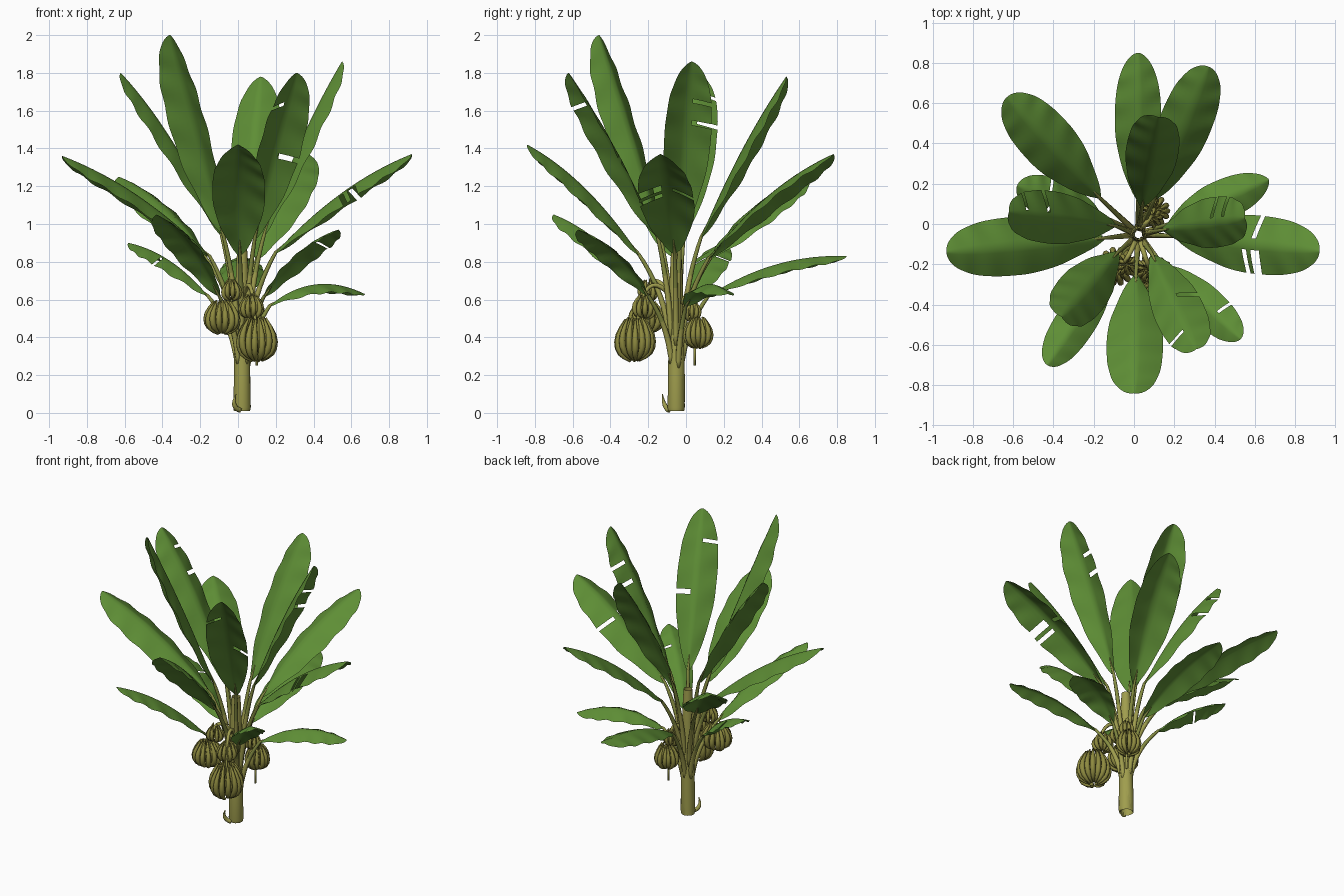
import bpy, math, random
from mathutils import Vector as V

if "Cube" in bpy.data.objects:
    bpy.data.objects.remove(bpy.data.objects["Cube"])

random.seed(4)
TAU = math.tau
TX, TY = 0.022, -0.052          # trunk axis


def material(name, rgb):
    m = bpy.data.materials.new(name)
    m.diffuse_color = (*rgb, 1)
    m.use_nodes = True
    m.node_tree.nodes["Principled BSDF"].inputs["Base Color"].default_value = m.diffuse_color
    return m


GREEN = material("leaf green", (0.112, 0.27, 0.036))
STALK = material("stalk olive", (0.24, 0.27, 0.055))
TRUNK = material("trunk olive", (0.35, 0.34, 0.075))
FRUIT = material("banana olive", (0.27, 0.255, 0.05))


class Builder:
    """Collects vertices and faces, then makes one smooth object."""
    def __init__(self, name, mats):
        self.name, self.mats = name, mats
        self.v, self.f, self.m = [], [], []

    def face(self, idx, mat=0):
        self.f.append(idx)
        self.m.append(mat)

    def tube(self, pts, radii, sides, mat=lambda t: 0, cap=True):
        n, base = len(pts), len(self.v)
        ref = V((0.31, 0.17, 0.93))
        for i, p in enumerate(pts):
            d = (pts[min(i + 1, n - 1)] - pts[max(i - 1, 0)]).normalized()
            if abs(d.dot(ref)) > 0.97 and i == 0:
                ref = V((1, 0, 0))
            a = (ref - d * ref.dot(d)).normalized()
            ref = a
            b = d.cross(a)
            for k in range(sides):
                w = TAU * k / sides
                self.v.append(p + (a * math.cos(w) + b * math.sin(w)) * radii[i])
        for i in range(n - 1):
            for k in range(sides):
                a, b = base + i * sides + k, base + i * sides + (k + 1) % sides
                self.face((a, b, b + sides, a + sides), mat(i / (n - 1)))
        if cap:
            self.face(tuple(base + k for k in reversed(range(sides))), mat(0))
            self.face(tuple(base + (n - 1) * sides + k for k in range(sides)), mat(1))

    def finish(self):
        me = bpy.data.meshes.new(self.name)
        me.from_pydata(self.v, [], self.f)
        for m in self.mats:
            me.materials.append(m)
        for p, mi in zip(me.polygons, self.m):
            p.material_index = mi
            p.use_smooth = True
        ob = bpy.data.objects.new(self.name, me)
        bpy.context.collection.objects.link(ob)
        return ob


def bezier(a, b, c, n):
    return [a * (1 - t) ** 2 + b * 2 * t * (1 - t) + c * t * t
            for t in (i / n for i in range(n + 1))]


# Trunk: open tapered tube with an overlapping sheath and a peeling strip at the foot
trunk = Builder("trunk", [TRUNK])
trunk.tube([V((TX, TY, z)) for z in (0.01, 0.03, 0.2, 0.4, 0.6, 0.75, 0.86)],
           [0.042, 0.046, 0.043, 0.041, 0.038, 0.033, 0.027], 16, cap=False)
trunk.tube([V((TX - 0.006 + 0.003 * i, TY + 0.005, 0.012 + 0.12 * i)) for i in range(5)],
           [0.04, 0.042, 0.04, 0.039, 0.037], 14, cap=False)
trunk.tube(bezier(V((0.012, -0.09, 0.014)), V((-0.04, -0.12, 0.03)), V((-0.01, -0.125, 0.1)), 8),
           [0.014, 0.014, 0.013, 0.013, 0.012, 0.01, 0.008, 0.005, 0.002], 7)
trunk.finish()


# Leaves: (blade base, tip, width, upward bow, torn strips as (side, row))
LEAVES = [
    ((0.02, 0.12, 0.62), (0.02, 0.85, 0.83), 0.23, 0.12, []),
    ((0.10, 0.12, 0.82), (0.37, 0.78, 1.37), 0.26, 0.12, []),
    ((-0.17, 0.13, 0.82), (-0.63, 0.63, 1.25), 0.27, 0.12, []),
    ((0.04, 0.08, 0.93), (0.12, 0.53, 1.78), 0.26, 0.07, []),
    ((-0.16, 0.04, 0.62), (-0.58, 0.19, 0.90), 0.20, 0.09, [(1, 17), (0, 19)]),
    ((-0.09, -0.01, 0.95), (-0.62, 0.06, 1.80), 0.26, 0.12, [(0, 19), (0, 27)]),
    ((-0.15, -0.07, 0.83), (-0.93, -0.14, 1.36), 0.29, 0.11, []),
    ((-0.08, -0.14, 0.95), (-0.36, -0.46, 2.00), 0.26, 0.02, []),
    ((-0.10, -0.20, 0.62), (-0.43, -0.70, 1.05), 0.20, 0.11, []),
    ((0.01, -0.25, 0.84), (0.00, -0.84, 1.42), 0.28, 0.12, []),
    ((0.09, -0.15, 0.93), (0.31, -0.62, 1.80), 0.25, 0.07, [(1, 13), (0, 25)]),
    ((0.14, -0.20, 0.62), (0.53, -0.57, 0.97), 0.19, 0.11, [(1, 21)]),
    ((0.20, -0.06, 0.85), (0.92, -0.135, 1.37), 0.29, 0.11, [(0, 14), (0, 16), (0, 17), (1, 16)]),
    ((0.14, -0.03, 0.95), (0.55, 0.03, 1.86), 0.25, 0.08, [(1, 18), (1, 23)]),
    ((0.17, 0.00, 0.57), (0.67, 0.22, 0.63), 0.20, 0.16, []),
]
ROWS, HALF = 38, 5


def leaf(index, base, tip, width, bow, tears):
    base, tip = V(base), V(tip)
    b = Builder(f"leaf_{index}", [GREEN, STALK, TRUNK])
    out = (tip - base) * V((1, 1, 0))
    side = V((-out.y, out.x, 0)).normalized()
    ctrl = (base + tip) / 2 + V((0, 0, bow)) - out.normalized() * 0.02
    curve = lambda t: base * (1 - t) ** 2 + ctrl * 2 * t * (1 - t) + tip * t * t
    ts = [1 - (1 - i / ROWS) ** 1.4 for i in range(ROWS + 1)]
    spine = [curve(t) for t in ts]
    phase = random.uniform(0, 6)
    # blade: rippled halves drooping from the midrib, rounded tip
    cols = 2 * HALF + 1
    for i, t in enumerate(ts):
        d = (spine[min(i + 1, ROWS)] - spine[max(i - 1, 0)]).normalized()
        up = d.cross(side)
        if up.z < 0:
            up = -up
        grow = 0.08 + 0.92 * math.sin(math.pi / 2 * min(1, t / 0.52)) ** 0.8
        hw = width / 2 * grow * max(0.004, 1 - max(0, (t - 0.52) / 0.48) ** 2.7) ** 0.55
        for k in range(cols):
            u = k / HALF - 1
            ripple = 0.005 * math.sin(i * 0.85 + phase + 2 * u) * abs(u)
            lift = -hw * 0.46 * abs(u) ** 1.2 + ripple * min(1, 6 * (1 - t))
            b.v.append(spine[i] + side * hw * u + up * lift)
    for i in range(ROWS):
        for k in range(cols - 1):
            torn = any(i == r and (k < HALF - 1 if s == 0 else k > HALF) for s, r in tears)
            if not torn:
                a = i * cols + k
                b.face((a, a + 1, a + cols + 1, a + cols))
    # leaf stalk hugging the trunk, then bending out to meet the blade
    axis = V((TX, TY, 0))
    dirn = ((base - axis) * V((1, 1, 0))).normalized()
    low = axis + dirn * 0.03 + V((0, 0, base.z * 0.42))
    bend = axis + dirn * 0.05 + V((0, 0, base.z * 0.74))
    path = bezier(low, bend, base, 10)
    path += [curve(t) - V((0, 0, 0.006)) for t in (0.05, 0.1)]
    radii = [0.013, 0.015, 0.016, 0.0155, 0.015, 0.0143, 0.0135, 0.0125, 0.0115, 0.0105,
             0.009, 0.006, 0.002]
    b.tube(path, radii, 8, lambda t: 2 if t < 0.5 else 1)
    b.finish()


for n, spec in enumerate(LEAVES, 1):
    leaf(n, *spec)


# Banana bunches: a hanging stem and rings of fruit that curve outward and up
def bunch(name, start, bend, end, hands):
    b = Builder(name, [FRUIT, TRUNK])
    stem = bezier(V(start), V(bend), V(end), 12)
    b.tube(stem, [0.014 - 0.0006 * i for i in range(13)], 7, lambda t: 1)
    for (cx, cy, cz), radius, height, count in hands:
        for layer in range(2):
            r, h = radius * (1 - 0.3 * layer), height * (1 - 0.15 * layer)
            num = count - 3 * layer
            for k in range(num):
                w = TAU * (k + 0.5 * layer) / num + random.uniform(-.08, .08)
                d = V((math.cos(w), math.sin(w), 0))
                c = V((cx, cy, cz + 0.02 * layer + random.uniform(-.006, .006)))
                pts = bezier(c + d * r * 0.25 - V((0, 0, h * 0.46)),
                             c + d * r * 1.45 - V((0, 0, h * 0.22)),
                             c + d * r * 0.5 + V((0, 0, h * 0.5)), 7)
                s = 0.0165 * (radius / 0.09) ** 0.5
                b.tube(pts, [s * q for q in (0.4, 0.65, 0.95, 1, 1, 0.9, 0.6, 0.25)], 7)
    b.finish()


bunch("front_bunch", (0.03, -0.08, 0.62), (0.08, -0.25, 0.82), (0.10, -0.27, 0.32),
      [((0.07, -0.22, 0.555), 0.06, 0.12, 10), ((0.10, -0.27, 0.385), 0.102, 0.23, 15)])
bunch("left_bunch", (0.01, -0.08, 0.62), (-0.05, -0.22, 0.84), (-0.085, -0.21, 0.45),
      [((-0.035, -0.2, 0.645), 0.05, 0.10, 9), ((-0.085, -0.21, 0.5), 0.09, 0.17, 14)])
bunch("back_bunch", (0.04, -0.02, 0.58), (0.10, 0.06, 0.76), (0.10, 0.045, 0.25),
      [((0.09, 0.03, 0.535), 0.045, 0.10, 9), ((0.10, 0.065, 0.42), 0.072, 0.16, 13)])
